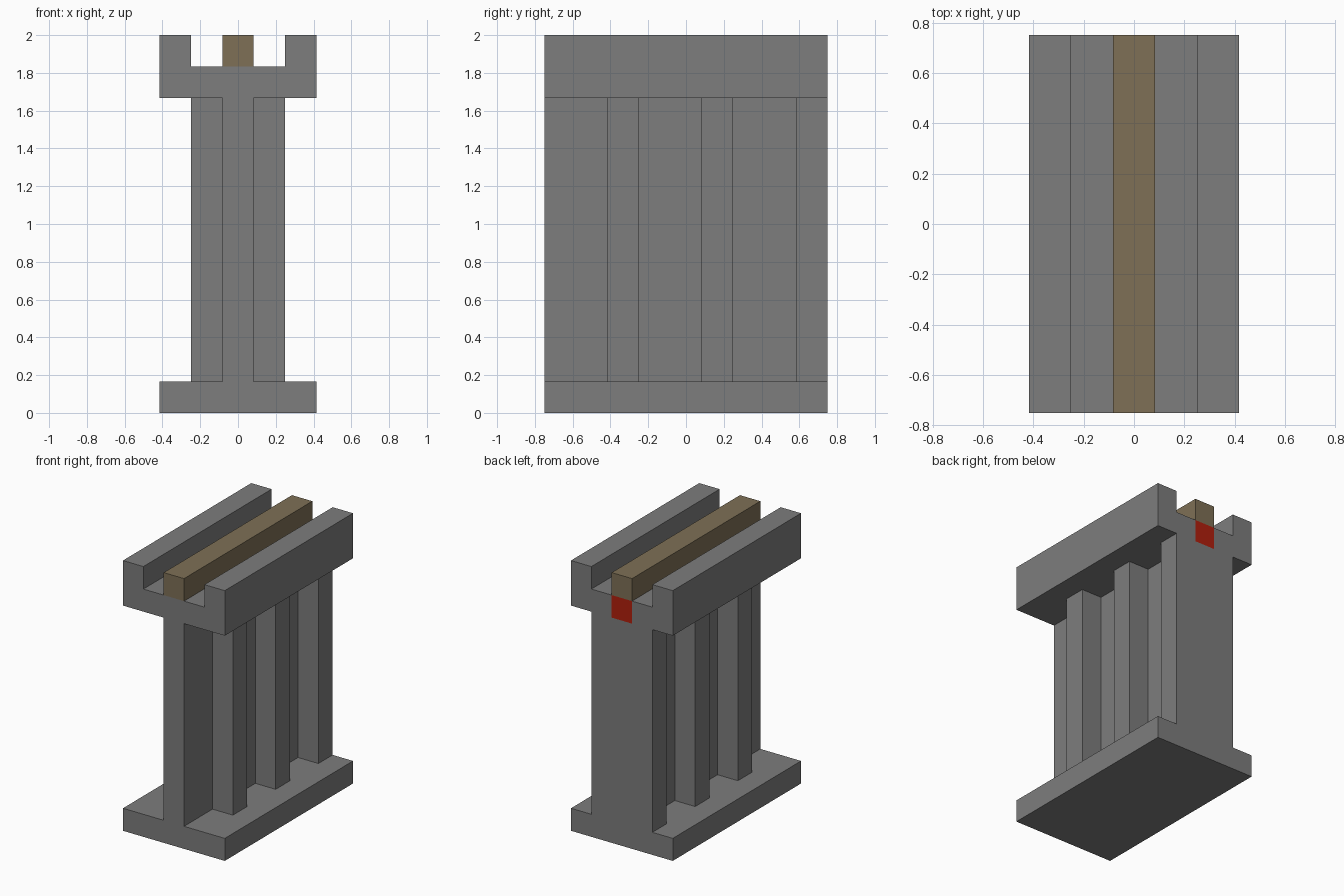
import bpy, bmesh
from mathutils import Matrix, Vector

U = 1 / 6  # one block; every part is a whole number of blocks

cube = bpy.data.objects.get("Cube")
if cube:
    bpy.data.objects.remove(cube, do_unlink=True)


def material(name, rgb):
    mat = bpy.data.materials.new(name)
    mat.use_nodes = True
    mat.diffuse_color = (*rgb, 1)
    bsdf = next(n for n in mat.node_tree.nodes if n.type == 'BSDF_PRINCIPLED')
    bsdf.inputs["Base Color"].default_value = (*rgb, 1)
    return mat


stone = material("grey stone", (0.205, 0.205, 0.205))
timber = material("brown timber", (0.209, 0.162, 0.093))
red = material("red block", (0.434, 0.014, 0.004))


def prism(outline, offset):
    """Extrude a closed outline of 3D points by an offset, in blocks."""
    bm = bmesh.new()
    face = bm.faces.new([bm.verts.new(Vector(p) * U) for p in outline])
    result = bmesh.ops.extrude_face_region(bm, geom=[face], use_keep_orig=True)
    moved = [v for v in result["geom"] if isinstance(v, bmesh.types.BMVert)]
    bmesh.ops.translate(bm, verts=moved, vec=Vector(offset) * U)
    bmesh.ops.recalc_face_normals(bm, faces=bm.faces)
    return bm


def finish(name, bm, *mats):
    mesh = bpy.data.meshes.new(name)
    bm.to_mesh(mesh)
    bm.free()
    for mat in mats:
        mesh.materials.append(mat)
    obj = bpy.data.objects.new(name, mesh)
    bpy.context.collection.objects.link(obj)
    return obj


def box(name, half_width, bottom, mat):
    """Full-length slab, one block tall."""
    outline = [(sx * half_width, sy * 4.5, bottom)
               for sx, sy in ((-1, -1), (1, -1), (1, 1), (-1, 1))]
    return finish(name, prism(outline, (0, 0, 1)), mat)


box("base_slab", 2.5, 0, stone)
box("top_rail", 0.5, 11, timber)

# Central wall with ribs on both sides: comb-shaped plan, extruded upward
side = [(0.5, -4.5)]
for i in range(3):
    start = -2.5 + 3 * i
    side += [(0.5, start), (1.5, start), (1.5, start + 1)]
    if i < 2:
        side.append((0.5, start + 1))
plan = side + [(-x, y) for x, y in reversed(side)]
finish("ribbed_wall", prism([(x, y, 1) for x, y in plan], (0, 0, 9)), stone)

# Channel-shaped cap, extruded from front to back
half = [(2.5, 10), (2.5, 12), (1.5, 12), (1.5, 11)]
section = half + [(-x, z) for x, z in reversed(half)]
cap = prism([(x, -4.5, z) for x, z in section], (0, 9, 0))
for x in (-0.5, 0.5):
    bmesh.ops.bisect_plane(cap, geom=cap.verts[:] + cap.edges[:] + cap.faces[:],
                           plane_co=(x * U, 0, 0), plane_no=(1, 0, 0))
# Red block showing in the middle of the back end
for face in cap.faces:
    if face.normal.y > 0.9 and abs(face.calc_center_median().x) < 0.1 * U:
        face.material_index = 1
finish("channel_cap", cap, stone, red)
